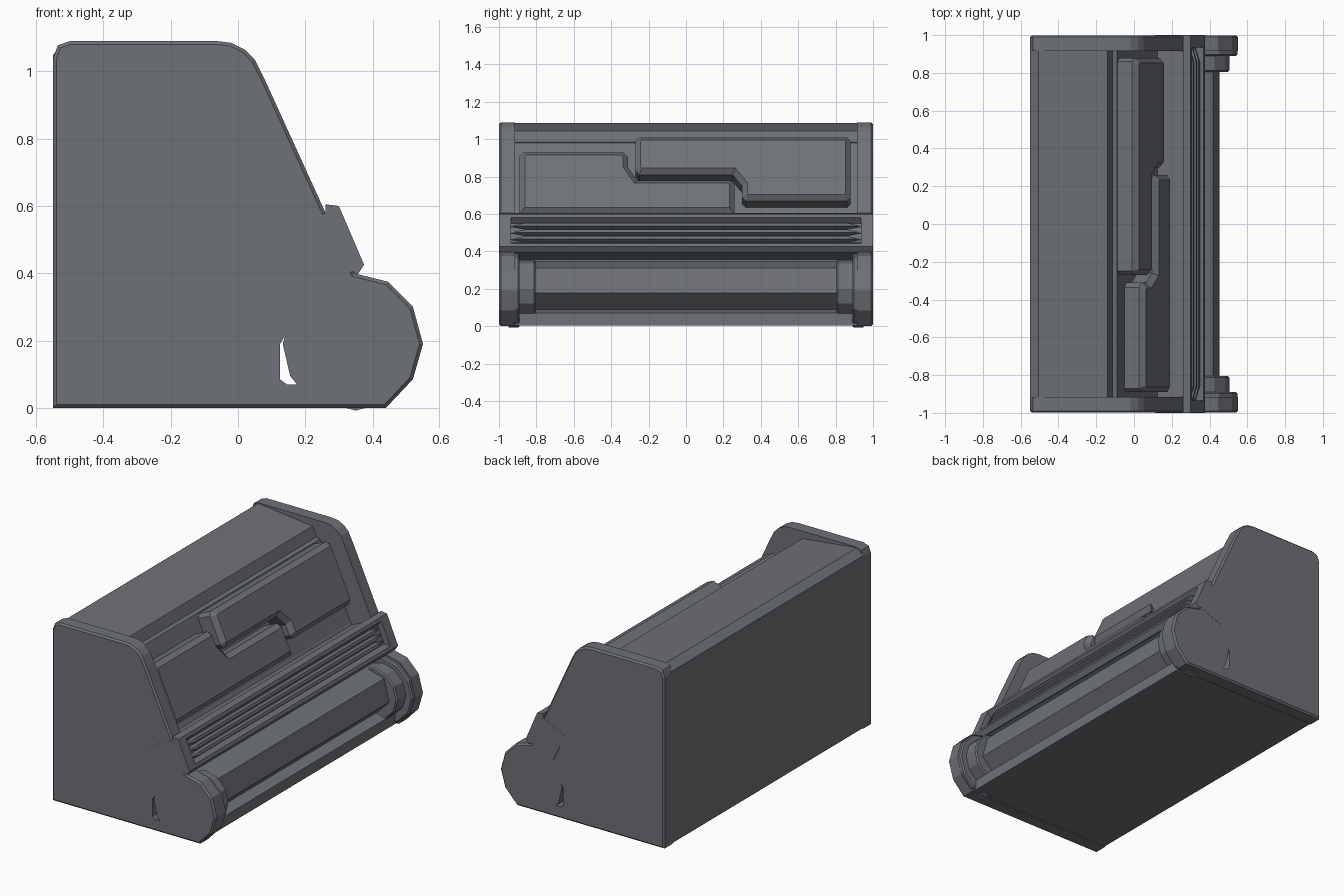
import bpy, bmesh, math
from mathutils import Vector

old = bpy.data.objects.get("Cube")
if old:
    bpy.data.objects.remove(old, do_unlink=True)

grey = bpy.data.materials.new("slate_grey")
colour = (0.155, 0.165, 0.182, 1)
grey.diffuse_color = colour
grey.use_nodes = True
grey.node_tree.nodes["Principled BSDF"].inputs["Base Color"].default_value = colour


def finish(name, bm):
    bmesh.ops.recalc_face_normals(bm, faces=bm.faces)
    mesh = bpy.data.meshes.new(name)
    bm.to_mesh(mesh)
    bm.free()
    mesh.materials.append(grey)
    obj = bpy.data.objects.new(name, mesh)
    bpy.context.collection.objects.link(obj)
    return obj


def loft(name, rings, bevel=0.0, bevel_ring=None):
    """Skin equal-length rings of points, cap both ends, chamfer one ring."""
    bm = bmesh.new()
    loops = [[bm.verts.new(p) for p in ring] for ring in rings]
    n = len(loops[0])
    for a, b in zip(loops, loops[1:]):
        for i in range(n):
            bm.faces.new((a[i], a[(i + 1) % n], b[(i + 1) % n], b[i]))
    bm.faces.new(loops[0])
    bm.faces.new(loops[-1])
    bmesh.ops.recalc_face_normals(bm, faces=bm.faces)
    if bevel:
        ring = loops[bevel_ring]
        edges = [bm.edges.get((ring[i], ring[(i + 1) % n])) for i in range(n)]
        bmesh.ops.bevel(bm, geom=edges, offset=bevel, segments=1,
                        profile=0.5, affect='EDGES', clamp_overlap=True)
    return finish(name, bm)


def prism(name, profile, y0, y1, **kw):
    return loft(name, [[(x, y, z) for x, z in profile] for y in (y0, y1)], **kw)


def polygon(cx, cz, r, sides, turn=0):
    return [(cx + r * math.cos(turn + math.tau * i / sides),
             cz + r * math.sin(turn + math.tau * i / sides)) for i in range(sides)]


def cut(obj, cutter):
    mod = obj.modifiers.new("slit", 'BOOLEAN')
    mod.operation = 'DIFFERENCE'
    mod.solver = 'EXACT'
    mod.object = cutter
    bpy.context.view_layer.objects.active = obj
    bpy.ops.object.modifier_apply(modifier=mod.name)


# Main body between the end plates, with recessed sloping front
body = prism("main_body", [
    (-0.55, 0.005), (0.43, 0.005), (0.43, 0.07), (0.30, 0.11), (0.22, 0.11),
    (0.22, 0.37), (0.115, 0.53), (-0.09, 0.98), (-0.115, 0.985),
    (-0.14, 1.045), (-0.505, 1.086), (-0.55, 1.05)], -0.93, 0.93)

# End plates with rounded shoulders and a round nose
plate_profile = [
    (-0.55, 0), (0.44, 0), (0.52, 0.085), (0.55, 0.19), (0.52, 0.30),
    (0.445, 0.375), (0.345, 0.40), (0.26, 0.58), (0.08, 0.975), (0.05, 1.035),
    (0.02, 1.065), (-0.02, 1.085), (-0.06, 1.09), (-0.50, 1.09),
    (-0.535, 1.078), (-0.55, 1.04)]
slit = prism("slit_cutter", [
    (0.14, 0.215), (0.125, 0.19), (0.125, 0.085), (0.145, 0.07),
    (0.175, 0.07), (0.155, 0.095), (0.133, 0.19)], -1.2, 1.2)
slit.hide_render = True

cut(body, slit)
for side, word in ((1, "left"), (-1, "right")):
    plate = prism(f"{word}_end_plate", plate_profile, side * 0.915, side * 0.999,
                  bevel=0.01, bevel_ring=1)
    cut(plate, slit)
    # Stepped hubs holding the roller
    prism(f"{word}_hub_cap", polygon(0.35, 0.19, 0.198, 12),
          side * 0.89, side * 0.95, bevel=0.008, bevel_ring=0)
    prism(f"{word}_hub_step", polygon(0.35, 0.20, 0.155, 12),
          side * 0.805, side * 0.90, bevel=0.008, bevel_ring=0)
bpy.data.objects.remove(slit, do_unlink=True)

# Six-sided roller
prism("roller_bar", polygon(0.32, 0.213, 0.138, 6, math.radians(45)), -0.85, 0.85)

# Cross bar: full-section ends and a middle section with a pocket
top, low = Vector((0.30, 0.60)), Vector((0.375, 0.425))
along = (low - top).normalized()
out = Vector((-along.y, along.x))
pocket = [top + along * 0.02, top + along * 0.04 - out * 0.035,
          low - along * 0.04 - out * 0.035, low - along * 0.02]
back = [(0.355, 0.395), (0.34, 0.405), (0.19, 0.345), (0.11, 0.51),
        (0.26, 0.58), (0.26, 0.605)]
prism("cross_bar", [tuple(p) for p in [top] + pocket + [low]] + back, -0.94, 0.94)
for side, word in ((1, "left"), (-1, "right")):
    prism(f"{word}_cross_bar_end", [tuple(top), tuple(low)] + back,
          side * 0.935, side * 1.0)

# Ridges in the pocket, tapering to points
span = (low - top).length
for k in range(3):
    mid = top + along * span * (0.3 + 0.2 * k)
    rings = []
    for y, s in ((-0.94, 0.1), (-0.86, 1), (0.86, 1), (0.94, 0.1)):
        pts = [mid - along * 0.018 * s - out * 0.038,
               mid - along * 0.008 * s - out * (0.036 - 0.028 * s),
               mid + along * 0.008 * s - out * (0.036 - 0.028 * s),
               mid + along * 0.018 * s - out * 0.038]
        rings.append([(p.x, y, p.y) for p in pts])
    loft(f"ridge_{k + 1}", rings)

# Two interlocking raised panels on the sloping front
normal = Vector((0.91, 0, 0.414)).normalized()


def panel(name, outline):
    front = [Vector((0.02 + (1.01 - z) / 2.2, y, z)) for y, z in outline]
    loft(name, [front, [p - normal * 0.13 for p in front]], bevel=0.028, bevel_ring=0)


panel("lower_panel", [
    (-0.89, 0.61), (0.26, 0.61), (0.26, 0.77), (0.235, 0.79), (-0.26, 0.79),
    (-0.31, 0.86), (-0.31, 0.915), (-0.335, 0.94), (-0.87, 0.94), (-0.89, 0.92)])
panel("upper_panel", [
    (0.32, 0.68), (0.86, 0.68), (0.88, 0.70), (0.88, 1.00), (0.86, 1.02),
    (-0.25, 1.02), (-0.27, 1.00), (-0.27, 0.845), (-0.25, 0.82),
    (0.25, 0.82), (0.30, 0.76), (0.30, 0.70)])
